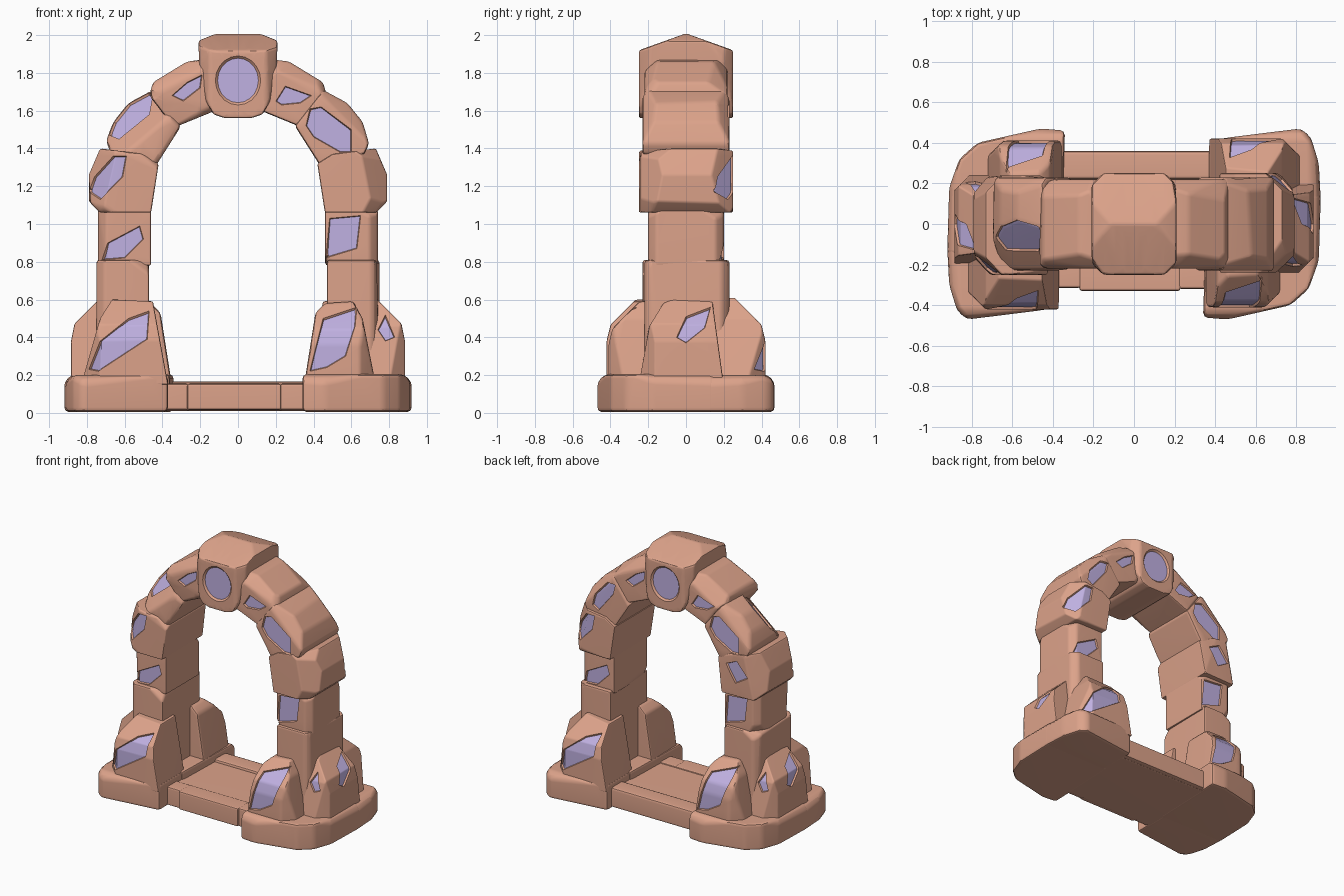
import bpy, bmesh, math, random
from mathutils import Vector, Matrix

cube = bpy.data.objects.get("Cube")
if cube:
    bpy.data.objects.remove(cube, do_unlink=True)
random.seed(4)


def material(name, rgb):
    m = bpy.data.materials.new(name)
    m.use_nodes = True
    m.diffuse_color = (*rgb, 1)
    m.node_tree.nodes["Principled BSDF"].inputs["Base Color"].default_value = (*rgb, 1)
    return m


CLAY = material("terracotta stone", (0.72, 0.365, 0.255))
GEM = material("lavender inlay", (0.53, 0.44, 0.76))
AXES = {"x": (1, 2, 0), "y": (0, 2, 1), "z": (0, 1, 2)}  # outline u, outline v, depth


def hull(points):
    bm = bmesh.new()
    for p in points:
        bm.verts.new(p)
    res = bmesh.ops.convex_hull(bm, input=bm.verts[:])
    junk = {v for v in res["geom_interior"] + res["geom_unused"]
            if isinstance(v, bmesh.types.BMVert)}
    bmesh.ops.delete(bm, geom=list(junk), context="VERTS")
    return bm


def chop(bm, normal, depth):
    """Slice off the outermost part of a convex stone along a direction."""
    n = Vector(normal).normalized()
    top = max(v.co.dot(n) for v in bm.verts)
    bmesh.ops.bisect_plane(bm, geom=bm.verts[:] + bm.edges[:] + bm.faces[:],
                           plane_co=n * (top - depth), plane_no=n, clear_outer=True)
    out = hull([v.co.copy() for v in bm.verts])
    bm.free()
    return out


def inlay(bm, facing, poly, rim):
    """Cut a convex outline into the faces on one side and sink it as an inlay."""
    u, v, w = AXES[facing[1]]
    way = -1 if facing[0] == "-" else 1
    pts = []
    for a, b in poly:
        p = Vector((0, 0, 0))
        p[u], p[v] = a, b
        pts.append(p)
    mid = sum(pts, Vector()) / len(pts)
    planes = []
    for p, q in zip(pts, pts[1:] + pts[:1]):
        n = Vector((0, 0, 0))
        n[u], n[v] = (q - p)[v], -(q - p)[u]
        n.normalize()
        planes.append((p, n if n.dot(mid - p) < 0 else -n))

    def candidates():
        bm.normal_update()
        return [f for f in bm.faces if f.normal[w] * way > 0.2]

    for p, n in planes:
        faces = candidates()
        geom = set(faces)
        for f in faces:
            geom.update(f.edges)
            geom.update(f.verts)
        bmesh.ops.bisect_plane(bm, geom=list(geom), dist=1e-5, plane_co=p, plane_no=n)
    inside = [f for f in candidates()
              if all((f.calc_center_median() - p).dot(n) < 0 for p, n in planes)]
    if inside:
        bmesh.ops.inset_region(bm, faces=inside, thickness=rim, depth=-0.012,
                               use_even_offset=True, use_boundary=True)
        for f in inside:
            f.material_index = 1


def stone(name, axis, outline, lo, hi, chops=(), gems=(), turn=False, bevel=0.03, rough=4,
          rim=0.004):
    u, v, w = AXES[axis]
    pts = []
    for a, b in outline:
        for t in (lo, hi):
            p = [0, 0, 0]
            p[u], p[v], p[w] = a, b, t
            pts.append(p)
    bm = hull(pts)
    for *n, depth in chops:
        bm = chop(bm, n, depth)
    # chiselled corners
    for _ in range(rough):
        n = [random.choice((-1, 1)) * random.uniform(0.4, 1) for _ in range(3)]
        bm = chop(bm, n, random.uniform(0.015, 0.035))
    bmesh.ops.remove_doubles(bm, verts=bm.verts[:], dist=0.03)
    clean = hull([x.co.copy() for x in bm.verts])
    bm.free()
    bm = clean
    bmesh.ops.dissolve_limit(bm, angle_limit=0.1, verts=bm.verts[:], edges=bm.edges[:])
    bmesh.ops.bevel(bm, geom=bm.edges[:], offset=bevel, segments=2, profile=0.5,
                    affect="EDGES", clamp_overlap=True)
    bmesh.ops.recalc_face_normals(bm, faces=bm.faces[:])
    for facing, poly in gems:
        inlay(bm, facing, poly, rim)
    if turn:
        bm.transform(Matrix.Rotation(math.pi, 4, "Z"))
    for f in bm.faces:
        f.smooth = True
    me = bpy.data.meshes.new(name)
    bm.to_mesh(me)
    bm.free()
    me.set_sharp_from_angle(angle=math.radians(32))
    me.materials.append(CLAY)
    me.materials.append(GEM)
    ob = bpy.data.objects.new(name, me)
    bpy.context.collection.objects.link(ob)
    ob.modifiers.new("even shading", "WEIGHTED_NORMAL").keep_sharp = True


def box(a0, a1, b0, b1):
    return [(a0, b0), (a1, b0), (a1, b1), (a0, b1)]


# keystone with a round inlay on both faces
disc = [(0.12 * math.cos(i * math.pi / 10), 1.76 + 0.13 * math.sin(i * math.pi / 10))
        for i in range(20)]
key = [(s * x, z) for s in (-1, 1)
       for x, z in [(0.11, 2.01), (0.21, 1.97), (0.205, 1.84), (0.17, 1.65), (0.13, 1.58),
                    (0.07, 1.56)]]
ridge = [(0, s, 2.8, 0.085) for s in (-1, 1)]
corners = [(s, t, 0, 0.04) for s in (-1, 1) for t in (-1, 1)]
stone("keystone", "y", key, -0.25, 0.25, ridge + corners,
      [("-y", disc), ("+y", disc)], rough=0, rim=0.012)

# each side of the arch; the second is the first turned half way round
for side, turn in (("left", False), ("right", True)):

    def part(name, *args, **kw):
        stone(side + "_" + name, *args, turn=turn, **kw)

    def rounded(x, z, depth=0.05):
        return [(x, s, z, depth) for s in (-1, 1)]

    # curved upper stones
    part("upper_stone", "y",
         [(0.12, 1.6), (0.19, 1.87), (0.27, 1.86), (0.45, 1.75), (0.47, 1.68), (0.34, 1.51)],
         -0.22, 0.22, rounded(0.4, 0.9),
         [("-y", [(0.2, 1.65), (0.25, 1.73), (0.39, 1.68), (0.33, 1.64), (0.23, 1.63)]),
          ("+y", [(0.35, 1.68), (0.27, 1.75), (0.19, 1.79), (0.2, 1.72), (0.29, 1.65)])])

    # the turned shoulder has a broad slanted facet carrying its inlay
    if turn:
        facet = [(0.5, 0.6, 0.6, 0.11)]
        shoulder_gem = [(0.68, 1.47), (0.66, 1.55), (0.54, 1.7), (0.45, 1.69), (0.47, 1.58),
                        (0.63, 1.45)]
    else:
        facet = []
        shoulder_gem = [(0.62, 1.43), (0.6, 1.52), (0.5, 1.63), (0.43, 1.63), (0.45, 1.55),
                        (0.57, 1.4)]
    part("shoulder_stone", "y",
         [(0.3, 1.52), (0.45, 1.71), (0.58, 1.64), (0.66, 1.54), (0.7, 1.44), (0.67, 1.37),
          (0.44, 1.3)],
         -0.23, 0.23, rounded(0.7, 0.7) + facet,
         [("-y", [(0.36, 1.52), (0.38, 1.61), (0.44, 1.62), (0.6, 1.5), (0.6, 1.38),
                  (0.54, 1.38), (0.4, 1.46)]),
          ("+y", shoulder_gem)], rough=1)
    spring_gems = [("+y", [(0.79, 1.17), (0.76, 1.25), (0.66, 1.36), (0.59, 1.36),
                           (0.61, 1.25), (0.73, 1.13)])]
    if turn:
        spring_gems.append(("-y", [(0.5, 1.29), (0.59, 1.33), (0.68, 1.22), (0.58, 1.16)]))
    part("spring_stone", "y",
         [(0.42, 1.32), (0.5, 1.37), (0.73, 1.4), (0.79, 1.26), (0.79, 1.12), (0.73, 1.06),
          (0.46, 1.06)],
         -0.24, 0.25, rounded(1, 0.2, 0.08), spring_gems, rough=3)

    # straight pillar stones
    part("pillar_stone", "y", box(0.46, 0.74, 0.78, 1.08), -0.2, 0.2, rounded(1, 0, 0.03),
         [("-y", [(0.465, 0.82), (0.485, 1.03), (0.65, 1.045), (0.63, 0.87)]),
          ("+y", [(0.72, 0.81), (0.69, 0.9), (0.52, 0.99), (0.5, 0.92), (0.6, 0.82)])])
    part("pillar_foot", "y", box(0.47, 0.75, 0.12, 0.81), -0.22, 0.23, rounded(1, 0, 0.03))

    # boulders leaning on the pillar
    part("front_boulder", "y",
         [(0.35, 0.15), (0.41, 0.53), (0.46, 0.58), (0.61, 0.59), (0.66, 0.5), (0.73, 0.15)],
         -0.41, -0.1, [(0, -1, 0.25, 0.055), (0, -1, 1, 0.075), (1, -1, 0, 0.06)],
         [("-y", [(0.38, 0.22), (0.45, 0.5), (0.63, 0.56), (0.62, 0.46), (0.57, 0.3),
                  (0.47, 0.24)])], rough=1)
    part("back_boulder", "y",
         [(0.37, 0.15), (0.45, 0.59), (0.66, 0.61), (0.73, 0.5), (0.83, 0.15)],
         0.1, 0.42, [(0, 1, 0.25, 0.055), (0, 1, 1, 0.075), (1, 1, 0, 0.07)],
         [("+y", [(0.79, 0.23), (0.73, 0.38), (0.58, 0.5), (0.47, 0.54), (0.48, 0.39),
                  (0.74, 0.22)])], rough=1)
    part("outer_boulder", "x",
         [(-0.25, 0.15), (-0.2, 0.45), (-0.12, 0.58), (0, 0.63), (0.14, 0.59), (0.2, 0.15)],
         0.55, 0.885, [(1, 0, 0.2, 0.05), (1, 0, 1, 0.09), (1, -1, 0, 0.06)],
         [("+x", [(-0.05, 0.4), (0, 0.51), (0.13, 0.56), (0.1, 0.45), (0, 0.37)]),
          ("-y", [(0.74, 0.44), (0.78, 0.52), (0.83, 0.4), (0.78, 0.38)])], rough=0)

    # foot slabs in two stones
    part("front_base", "z",
         [(0.34, -0.46), (0.46, -0.47), (0.77, -0.4), (0.86, -0.32), (0.91, -0.18),
          (0.92, 0.15), (0.36, 0.15)],
         0.005, 0.205, [(1, 0, 1, 0.03), (0, -1, 1, 0.03)], rough=0)
    part("back_base", "z",
         [(0.37, 0.1), (0.37, 0.41), (0.55, 0.44), (0.82, 0.47), (0.87, 0.43), (0.91, 0.3),
          (0.92, 0.11)], 0.005, 0.2, [(1, 0, 1, 0.03), (0, 1, 1, 0.03)], rough=0)

# threshold: shallow floor with curb stones
stone("floor_slab", "z", box(-0.42, 0.42, -0.3, 0.33), 0.01, 0.145, rough=0, bevel=0.015)
stone("back_curb", "z", box(-0.42, 0.42, 0.22, 0.36), 0.015, 0.165, rough=0, bevel=0.02)
for name, x0, x1, y in (("right_curb", -0.42, -0.26, -0.315), ("middle_curb", -0.27, 0.23, -0.33),
                        ("left_curb", 0.22, 0.42, -0.32)):
    stone(name, "z", box(x0, x1, y, -0.19), 0.015, 0.155, rough=0, bevel=0.015)
